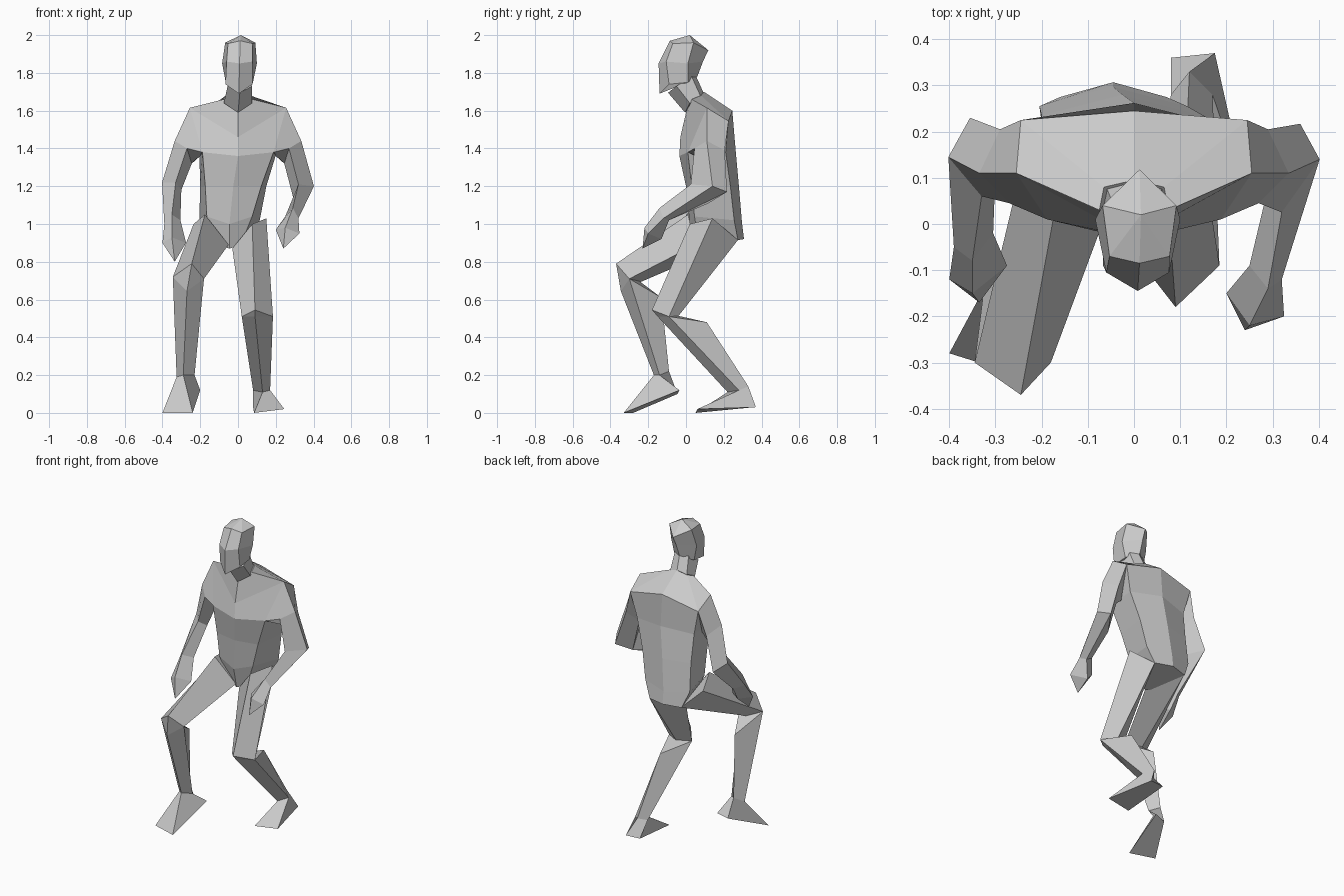
import bpy
import bmesh

cube = bpy.data.objects.get("Cube")
if cube:
    bpy.data.objects.remove(cube, do_unlink=True)

# One matte grey for the whole figure
GREY = (0.6, 0.6, 0.6, 1.0)
grey = bpy.data.materials.new("plain_grey")
grey.use_nodes = True
grey.diffuse_color = GREY
grey.node_tree.nodes["Principled BSDF"].inputs["Base Color"].default_value = GREY


def loft(name, rings):
    """Skin a closed, flat-faced body over rings that share a point count."""
    bm = bmesh.new()
    loops = [[bm.verts.new(point) for point in ring] for ring in rings]
    count = len(loops[0])
    for lower, upper in zip(loops, loops[1:]):
        for i in range(count):
            j = (i + 1) % count
            bm.faces.new((lower[i], lower[j], upper[j], upper[i]))
    bm.faces.new(reversed(loops[0]))
    bm.faces.new(loops[-1])
    # Merging shared points turns repeated ring corners into tips and wedges
    bmesh.ops.remove_doubles(bm, verts=bm.verts[:], dist=0.0005)
    bmesh.ops.recalc_face_normals(bm, faces=bm.faces[:])
    mesh = bpy.data.meshes.new(name)
    bm.to_mesh(mesh)
    bm.free()
    mesh.materials.append(grey)
    part = bpy.data.objects.new(name, mesh)
    bpy.context.collection.objects.link(part)


def section(centre, front, front_corner, back_corner, back):
    """Six-sided body section: (y, z) for the middle points, (x, y, z) for the corners."""
    corners = [front_corner, back_corner]
    left = [(centre + x, y, z) for x, y, z in corners]
    right = [(centre - x, y, z) for x, y, z in reversed(corners)]
    return [(centre, *front)] + left + [(centre, *back)] + right


def mirrored(ring):
    return [(-x, y, z) for x, y, z in ring]


def tip(x, y, z):
    return [(x, y, z)] * 4


# Corners where the arms join the chest
shoulder_top = (.255, .11, 1.615)
shoulder_back = (.245, .225, 1.545)
chest_corner = (.188, .01, 1.38)

# Torso, from the pelvis up to the base of the neck
loft("torso", [
    section(-.045, (.05, .87), (.06, .07, .89), (.115, .275, .915), (.307, .92)),
    section(-.045, (.02, 1.0), (.12, .045, 1.04), (.16, .255, 1.02), (.297, 1.0)),
    section(-.025, (0, 1.2), (.148, .03, 1.2), (.175, .235, 1.2), (.28, 1.2)),
    section(0, (-.035, 1.36), chest_corner, (.205, .21, 1.38), (.262, 1.4)),
    section(0, (-.03, 1.46), shoulder_top, shoulder_back, (.245, 1.6)),
    section(0, (0, 1.59), (.075, .03, 1.66), (.065, .08, 1.68), (.095, 1.7)),
])

# Neck leaning forward
loft("neck", [
    section(0, (-.005, 1.59), (.075, .02, 1.64), (.06, .08, 1.67), (.095, 1.69)),
    section(.01, (-.095, 1.695), (.065, -.05, 1.73), (.05, .03, 1.78), (.05, 1.79)),
])

# Head, from the jaw up to the crown
loft("head", [
    section(.005, (-.14, 1.69), (.072, -.09, 1.74), (.07, .01, 1.75), (.06, 1.78)),
    section(.008, (-.145, 1.85), (.068, -.105, 1.86), (.092, .01, 1.85), (.09, 1.86)),
    section(.012, (-.085, 1.97), (.065, -.07, 1.955), (.08, .04, 1.96), (.118, 1.92)),
    [(.015, .02, 2.0)] * 6,
])

# Limb rings run outer, front, inner, back
shoulder = [shoulder_top, chest_corner, (.2, .12, 1.36), shoulder_back]
upper_arm = [(.335, .11, 1.44), (.27, .045, 1.4), (.245, .13, 1.32), (.29, .205, 1.39)]

# Left arm, bent with the forearm reaching forward
left_elbow = [(.402, .14, 1.2), (.32, .025, 1.21), (.3, .12, 1.11), (.36, .217, 1.17)]
left_wrist = [(.32, -.12, 1.03), (.29, -.14, 1.085), (.25, -.09, 1.04), (.29, -.09, 1.02)]
left_palm = [(.325, -.2, .95), (.25, -.22, .98), (.2, -.15, .97), (.25, -.13, .92)]
loft("left_arm", [shoulder, upper_arm, left_elbow, left_wrist])
loft("left_hand", [left_wrist, left_palm, tip(.24, -.23, .87)])

# Right arm, hanging lower beside the thigh
right_elbow = [(-.402, .145, 1.22), (-.33, .06, 1.22), (-.3, .11, 1.18), (-.355, .23, 1.18)]
right_wrist = [(-.39, -.05, 1.0), (-.35, -.08, 1.05), (-.305, -.02, 1.02), (-.34, 0, .98)]
right_palm = [(-.4, -.12, .9), (-.35, -.15, .93), (-.275, -.09, .9), (-.33, -.06, .89)]
loft("right_arm", [mirrored(shoulder), mirrored(upper_arm), right_elbow, right_wrist])
loft("right_hand", [right_wrist, right_palm, tip(-.335, -.17, .8)])


def leg(side, hip, knee, knee_back, shin_front, calf_back, ankle, sole):
    """Thigh and shin share the knee; the calf starts further back than the thigh."""
    outer, _, inner = knee
    below_knee = [outer, shin_front, inner, calf_back]
    loft(side + "_thigh", [hip, knee + [knee_back]])
    loft(side + "_shin", [knee + [calf_back], below_knee, ankle])
    loft(side + "_foot", [ankle, sole])


# Right leg, stepping forward
leg("right",
    hip=[(-.235, .16, 1.0), (-.175, .01, 1.05), (-.05, .05, .89), (-.155, .275, .915)],
    knee=[(-.345, -.3, .72), (-.245, -.37, .79), (-.18, -.3, .71)],
    knee_back=(-.27, -.27, .68),
    shin_front=(-.27, -.345, .645),
    calf_back=(-.26, -.13, .61),
    ankle=[(-.325, -.14, .19), (-.29, -.17, .2), (-.23, -.14, .2), (-.28, -.09, .22)],
    sole=[(-.4, -.28, 0), (-.24, -.33, 0), (-.2, -.035, .12), (-.27, -.045, .1)])

# Left leg, trailing with the shin swept back
leg("left",
    hip=[(.15, .14, 1.03), (.075, .02, 1.0), (-.03, .055, .87), (.07, .275, .915)],
    knee=[(.185, -.09, .51), (.09, -.18, .545), (.02, -.09, .51)],
    knee_back=(.1, -.05, .5),
    shin_front=(.09, -.15, .51),
    calf_back=(.11, .11, .48),
    ankle=[(.17, .28, .12), (.13, .22, .11), (.08, .28, .12), (.12, .33, .14)],
    sole=[(.245, .06, .02), (.085, .05, 0), (.08, .36, .03), (.175, .37, .03)])
